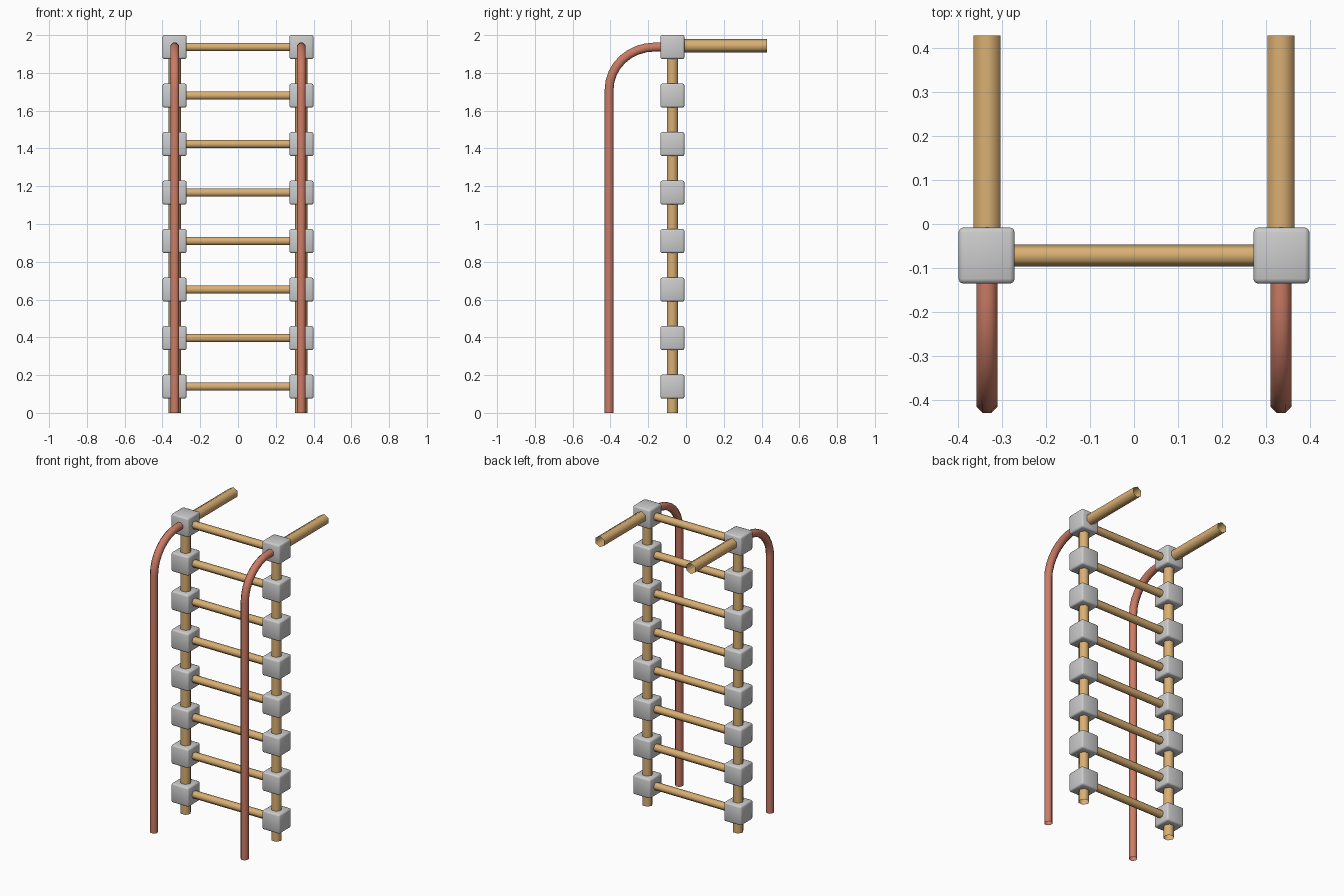
import bpy, math
from mathutils import Vector

if "Cube" in bpy.data.objects:
    bpy.data.objects.remove(bpy.data.objects["Cube"])


def material(name, rgb):
    m = bpy.data.materials.new(name)
    m.diffuse_color = (*rgb, 1)
    m.use_nodes = True
    m.node_tree.nodes["Principled BSDF"].inputs["Base Color"].default_value = m.diffuse_color
    return m


WOOD = material("tan", (0.70, 0.43, 0.17))
RED = material("terracotta", (0.60, 0.20, 0.13))

X, Y = 0.335, -0.072           # post position
Z0, STEP, COUNT = 0.139, 0.2568, 8
TOP = Z0 + STEP * (COUNT - 1)


def finish(ob, name, mat=None, angle=65):
    ob.name = name
    if mat:
        ob.data.materials.append(mat)
    bpy.ops.object.shade_smooth_by_angle(angle=math.radians(angle))


def tube(name, path, radius, sides, side_axis, mat, turn=0.0):
    """Open tube swept along a planar path; side_axis is perpendicular to the path."""
    pts = [Vector(p) for p in path]
    side = Vector(side_axis)
    verts, faces = [], []
    for i, p in enumerate(pts):
        tangent = (pts[min(i + 1, len(pts) - 1)] - pts[max(i - 1, 0)]).normalized()
        up = tangent.cross(side)
        for k in range(sides):
            a = 2 * math.pi * k / sides + turn
            verts.append(p + radius * (side * math.cos(a) + up * math.sin(a)))
    for i in range(len(pts) - 1):
        for k in range(sides):
            n = (k + 1) % sides
            faces.append((i * sides + k, i * sides + n, (i + 1) * sides + n, (i + 1) * sides + k))
    me = bpy.data.meshes.new(name)
    me.from_pydata(verts, [], faces)
    ob = bpy.data.objects.new(name, me)
    bpy.context.collection.objects.link(ob)
    bpy.ops.object.select_all(action='DESELECT')
    ob.select_set(True)
    bpy.context.view_layer.objects.active = ob
    finish(ob, name, mat)
    return ob


def joint(name, x, z):
    """Bevelled connector block."""
    bpy.ops.mesh.primitive_cube_add(size=0.128, location=(x, Y, z))
    ob = bpy.context.object
    bev = ob.modifiers.new("bevel", 'BEVEL')
    bev.width, bev.segments = 0.011, 2
    bpy.ops.object.modifier_apply(modifier="bevel")
    finish(ob, name, angle=50)


# rungs with a connector block at each end
for i in range(COUNT):
    z = Z0 + STEP * i
    tube(f"rung_{i + 1}", [(-X - 0.06, Y, z), (X + 0.06, Y, z)], 0.025, 6, (0, 1, 0), WOOD)
    for s, side in ((-1, "left"), (1, "right")):
        joint(f"{side}_joint_{i + 1}", s * 0.336, z)

for s, side in ((-1, "left"), (1, "right")):
    x = s * X
    # upright post
    tube(f"{side}_post", [(x, Y, 0), (x, Y, TOP)], 0.034, 6, (1, 0, 0), WOOD)
    # rear top bar
    tube(f"{side}_top_bar", [(x, Y, TOP + 0.007), (x, 0.43, TOP + 0.007)], 0.036, 6, (0, 0, 1), WOOD)
    # curved front handrail
    ry, rz, yc = 0.24, 0.225, -0.407
    path = [(x, yc, 0)]
    for k in range(9):
        a = math.pi / 2 * k / 8
        path.append((x, yc + ry * (1 - math.cos(a)), TOP - rz + rz * math.sin(a)))
    path.append((x, Y, TOP))
    rail = tube(f"{side}_handrail", path, 0.0255, 8, (1, 0, 0), RED, math.pi / 8)
    # level the foot on the ground
    for v in rail.data.vertices[:8]:
        v.co.z = 0
